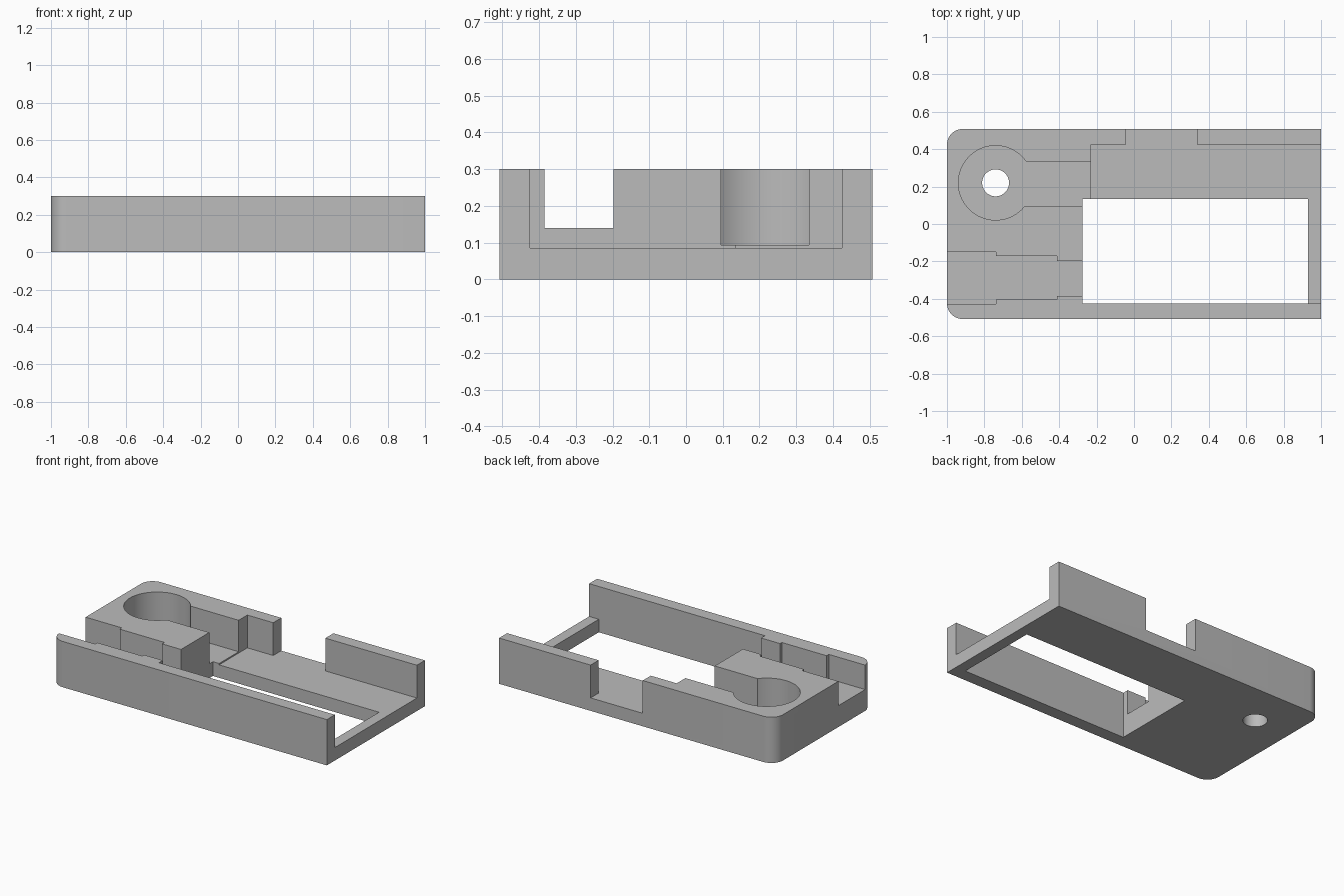
import bpy
import bmesh
import math

cube = bpy.data.objects.get("Cube")
if cube:
    bpy.data.objects.remove(cube, do_unlink=True)

HALF_W, HEIGHT = 0.508, 0.3
INNER = 0.425              # inner face of the side walls
FLOOR, POCKET, SLOT = 0.085, 0.094, 0.14
OVER = 0.4                 # cutters rise above the top

grey = bpy.data.materials.new("plain grey")
grey.use_nodes = True
COLOR = (0.5, 0.5, 0.5, 1)
grey.diffuse_color = COLOR
grey.node_tree.nodes["Principled BSDF"].inputs["Base Color"].default_value = COLOR


def prism(name, points, z0, z1):
    """Extrude a flat outline from z0 to z1."""
    bm = bmesh.new()
    face = bm.faces.new([bm.verts.new((x, y, z0)) for x, y in points])
    top = bmesh.ops.extrude_face_region(bm, geom=[face])["geom"]
    verts = [v for v in top if isinstance(v, bmesh.types.BMVert)]
    bmesh.ops.translate(bm, verts=verts, vec=(0, 0, z1 - z0))
    bmesh.ops.recalc_face_normals(bm, faces=bm.faces)
    mesh = bpy.data.meshes.new(name)
    bm.to_mesh(mesh)
    bm.free()
    mesh.materials.append(grey)
    obj = bpy.data.objects.new(name, mesh)
    bpy.context.collection.objects.link(obj)
    return obj


def arc(cx, cy, r, start, end, steps):
    angles = [math.radians(start + (end - start) * i / steps) for i in range(steps + 1)]
    return [(cx + r * math.cos(a), cy + r * math.sin(a)) for a in angles]


def box(name, x0, x1, y0, y1, z0):
    return prism(name, [(x0, y0), (x1, y0), (x1, y1), (x0, y1)], z0, OVER)


def disc(name, r, z0):
    return prism(name, arc(-0.74, 0.22, r, 0, 360, 64)[:-1], z0, OVER)


# Housing block with two rounded corners at the closed end
R = 0.085
outline = [(1, -HALF_W), (1, HALF_W)]
outline += arc(-1 + R, HALF_W - R, R, 90, 180, 12)
outline += arc(-1 + R, -HALF_W + R, R, 180, 270, 12)
housing = prism("housing", outline, 0, HEIGHT)

cutters = [
    # Through window and the tray around it
    box("window_cutter", -0.275, 0.93, -INNER, 0.133, -0.1),
    box("tray_cutter", -0.23, 1.1, 0, INNER, FLOOR),
    box("open_end_cutter", 0.5, 1.1, -INNER, 0.3, FLOOR),
    box("back_gap_cutter", -0.042, 0.336, 0.3, 0.6, FLOOR),
    # Round pocket, its channel and drain hole
    disc("pocket_cutter", 0.199, POCKET),
    box("channel_cutter", -0.7, -0.15, 0.095, 0.335, POCKET),
    disc("hole_cutter", 0.072, -0.1),
    # Stepped slot through the closed end
    box("slot_wide_cutter", -1.1, -0.737, -0.427, -0.15, SLOT),
    box("slot_middle_cutter", -0.8, -0.412, -0.404, -0.172, SLOT),
    box("slot_narrow_cutter", -0.5, -0.2, -0.385, -0.197, SLOT),
]
bpy.context.view_layer.objects.active = housing
housing.select_set(True)
for cutter in cutters:
    mod = housing.modifiers.new(cutter.name, "BOOLEAN")
    mod.operation = "DIFFERENCE"
    mod.solver = "EXACT"
    mod.object = cutter
    bpy.ops.object.modifier_apply(modifier=mod.name)
    bpy.data.objects.remove(cutter, do_unlink=True)

bpy.ops.object.shade_smooth_by_angle(angle=math.radians(30))
